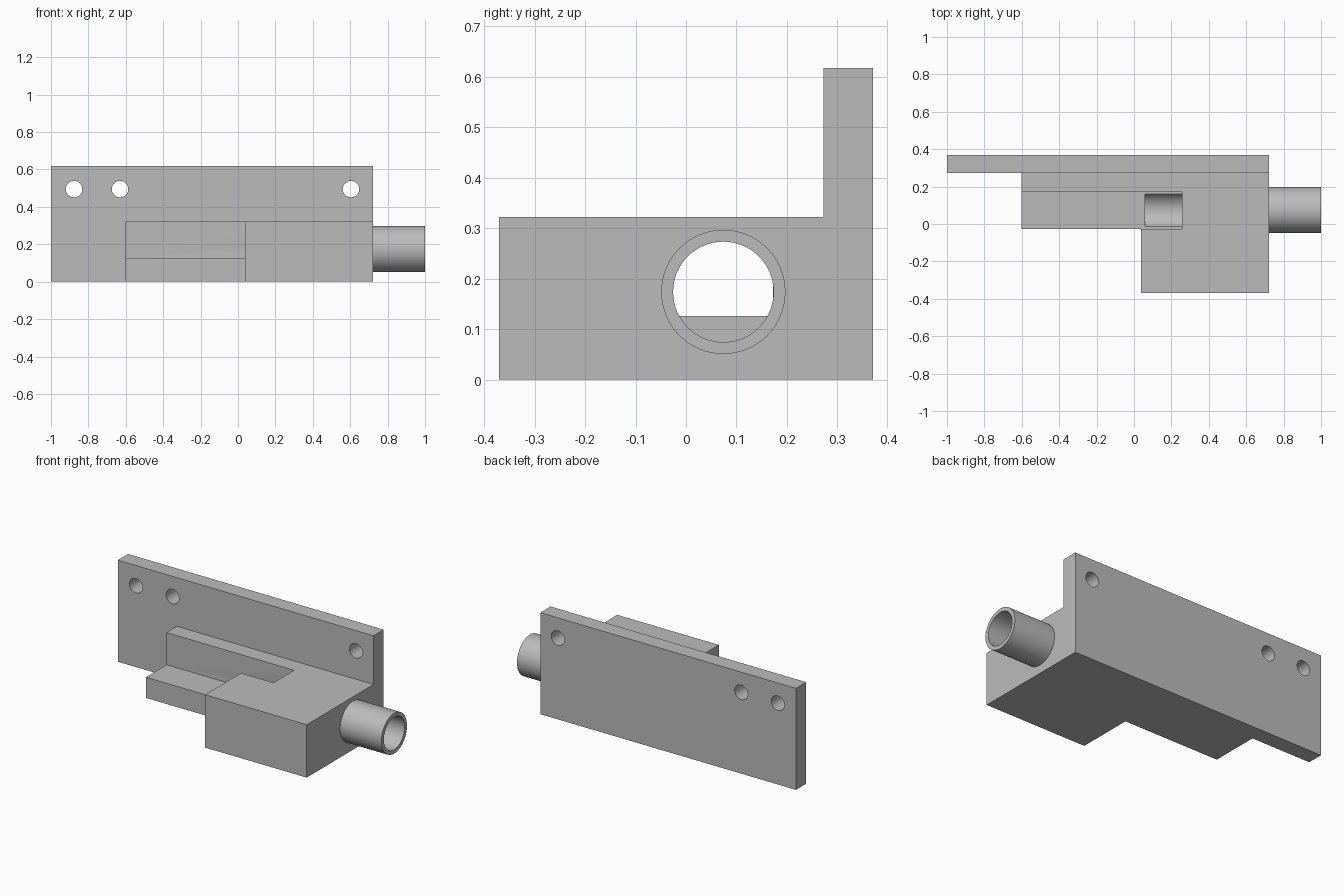
import bpy, bmesh
from math import radians
from mathutils import Matrix

cube = bpy.data.objects.get("Cube")
if cube:
    bpy.data.objects.remove(cube, do_unlink=True)

grey = bpy.data.materials.new("plain grey")
grey.use_nodes = True
grey.diffuse_color = (0.5, 0.5, 0.5, 1)
grey.node_tree.nodes["Principled BSDF"].inputs["Base Color"].default_value = (0.5, 0.5, 0.5, 1)

RIGHT, BACK, SHOULDER = 0.722, 0.272, 0.322
SLOT_FRONT, SLOT_BACK, SLOT_FLOOR = -0.026, 0.172, 0.126
BORE_Y, BORE_Z = 0.074, 0.174


def finish(name, bm):
    bmesh.ops.recalc_face_normals(bm, faces=bm.faces)
    mesh = bpy.data.meshes.new(name)
    bm.to_mesh(mesh)
    bm.free()
    mesh.materials.append(grey)
    obj = bpy.data.objects.new(name, mesh)
    bpy.context.collection.objects.link(obj)
    return obj


def prism(name, outline, z0, z1):
    """Extrude a plan outline from z0 up to z1."""
    bm = bmesh.new()
    face = bm.faces.new([bm.verts.new((x, y, z0)) for x, y in outline])
    top = bmesh.ops.extrude_face_region(bm, geom=[face])["geom"]
    verts = [v for v in top if isinstance(v, bmesh.types.BMVert)]
    bmesh.ops.translate(bm, verts=verts, vec=(0, 0, z1 - z0))
    return finish(name, bm)


def box(name, x0, x1, y0, y1, z0, z1):
    return prism(name, [(x0, y0), (x1, y0), (x1, y1), (x0, y1)], z0, z1)


def rod(name, axis, radius, start, end, a, b):
    """Cylinder along X at (y, z) = (a, b), or along Y at (x, z) = (a, b)."""
    mid = (start + end) / 2
    if axis == "X":
        place = Matrix.Translation((mid, a, b)) @ Matrix.Rotation(radians(90), 4, "Y")
    else:
        place = Matrix.Translation((a, mid, b)) @ Matrix.Rotation(radians(90), 4, "X")
    bm = bmesh.new()
    bmesh.ops.create_cone(bm, cap_ends=True, segments=64, radius1=radius,
                          radius2=radius, depth=end - start, matrix=place)
    return finish(name, bm)


def cut(obj, cutter):
    cutter.hide_render = True
    mod = obj.modifiers.new("cut", "BOOLEAN")
    mod.operation, mod.solver, mod.object = "DIFFERENCE", "EXACT", cutter
    bpy.context.view_layer.objects.active = obj
    bpy.ops.object.modifier_apply(modifier=mod.name)
    bpy.data.objects.remove(cutter, do_unlink=True)


# Mounting plate with three screw holes
plate = box("mounting_plate", -1, RIGHT, BACK, 0.37, 0, 0.618)
for x in (-0.877, -0.631, 0.604):
    cut(plate, rod("screw_hole", "Y", 0.044, 0.2, 0.45, x, 0.495))

# Stepped body with an open slot and a bore running into it
body = prism("stepped_body", [(-0.602, SLOT_FRONT), (0.038, SLOT_FRONT), (0.038, -0.37),
                              (RIGHT, -0.37), (RIGHT, BACK), (-0.602, BACK)], 0, SHOULDER)
slot = [(-0.7, -0.1), (0.038, -0.1), (0.038, SLOT_FRONT), (0.257, SLOT_FRONT),
        (0.257, SLOT_BACK), (-0.7, SLOT_BACK)]
cut(body, prism("slot_cutter", slot, SLOT_FLOOR, 0.5))
cut(body, rod("bore_cutter", "X", 0.0995, 0.058, 1.1, BORE_Y, BORE_Z))

# Hollow spout continuing the bore
spout = rod("spout_tube", "X", 0.123, RIGHT, 1, BORE_Y, BORE_Z)
cut(spout, rod("spout_cutter", "X", 0.0995, 0.6, 1.1, BORE_Y, BORE_Z))

# Smooth the round walls, keep the machined edges sharp
bpy.ops.object.select_all(action="DESELECT")
for obj in (plate, body, spout):
    obj.select_set(True)
bpy.context.view_layer.objects.active = body
bpy.ops.object.shade_smooth_by_angle(angle=radians(30))
